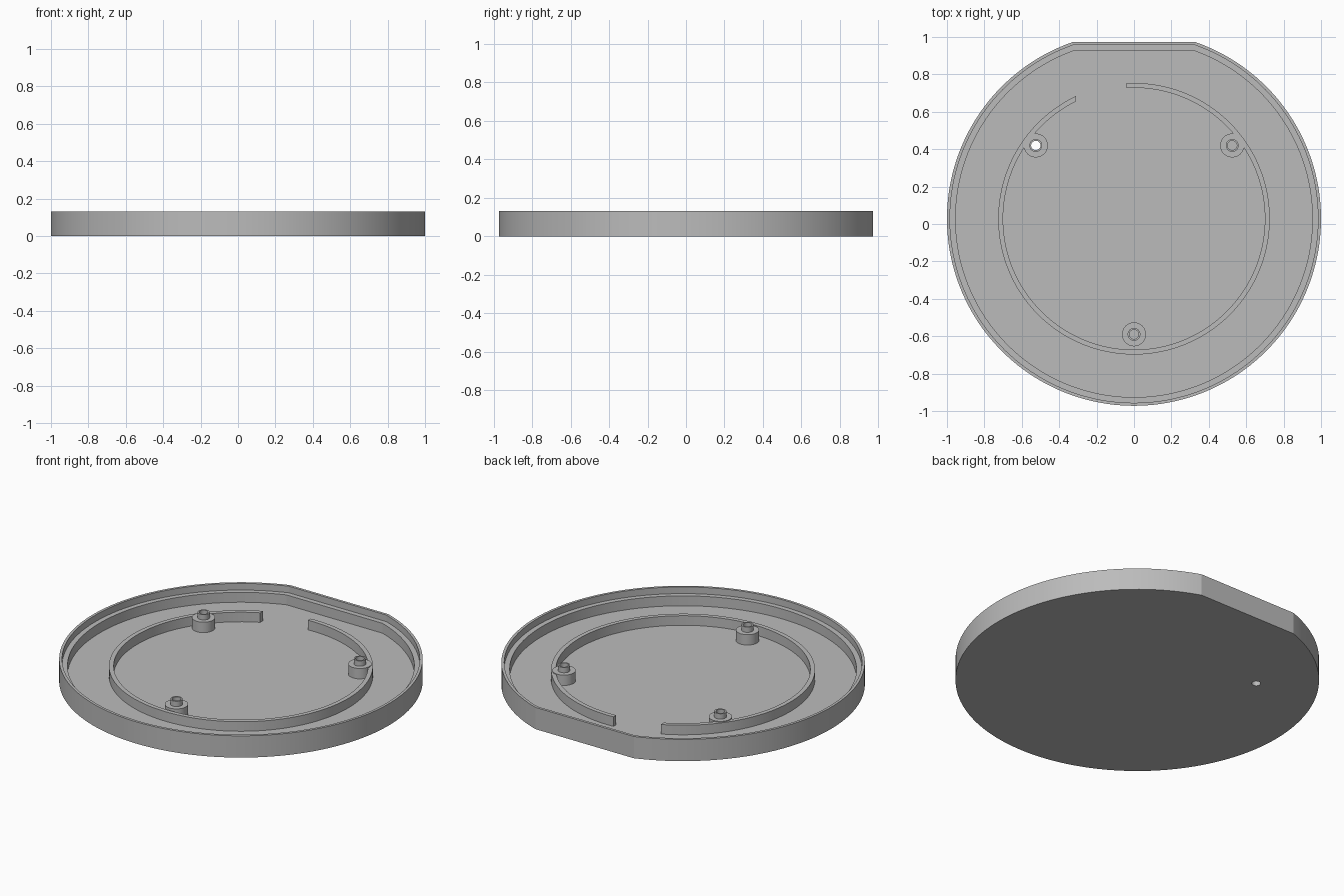
import bpy
import bmesh
from math import sin, cos, asin, pi, radians

if "Cube" in bpy.data.objects:
    bpy.data.objects.remove(bpy.data.objects["Cube"])

CY = 0.028          # centre of the round outline
FLOOR = 0.032       # top of the floor plate
HOLE = 0.025        # screw hole radius

grey = bpy.data.materials.new("plain grey")
grey.use_nodes = True
grey.diffuse_color = (0.5, 0.5, 0.5, 1)
bsdf = next(n for n in grey.node_tree.nodes if n.type == 'BSDF_PRINCIPLED')
bsdf.inputs["Base Color"].default_value = (0.5, 0.5, 0.5, 1)


def loft(name, loops, cap=False, closed=False):
    """Skin a series of equal-length point loops."""
    bm = bmesh.new()
    rings = [[bm.verts.new(p) for p in loop] for loop in loops]
    pairs = list(zip(rings, rings[1:]))
    if closed:
        pairs.append((rings[-1], rings[0]))
    for a, b in pairs:
        for i in range(len(a)):
            j = (i + 1) % len(a)
            bm.faces.new((a[i], a[j], b[j], b[i]))
    if cap:
        bm.faces.new(rings[0])
        bm.faces.new(rings[-1])
    bmesh.ops.recalc_face_normals(bm, faces=bm.faces)
    mesh = bpy.data.meshes.new(name)
    bm.to_mesh(mesh)
    bm.free()
    mesh.materials.append(grey)
    obj = bpy.data.objects.new(name, mesh)
    bpy.context.collection.objects.link(obj)
    return obj


def smooth(obj):
    bpy.ops.object.select_all(action='DESELECT')
    obj.select_set(True)
    bpy.context.view_layer.objects.active = obj
    bpy.ops.object.shade_smooth_by_angle(angle=radians(20))


def circle(x, y, r, z, n=48):
    return [(x + r * cos(2 * pi * i / n), y + r * sin(2 * pi * i / n), z) for i in range(n)]


def flat_circle(inset, z, n=160):
    """Circle with a straight cut across the back, inset evenly."""
    r = 1 - inset
    start = pi - asin((0.972 - inset - CY) / r)
    sweep = 2 * pi - (2 * start - pi)
    sweep = 2 * asin((0.972 - inset - CY) / r) + pi
    return [(r * cos(start + sweep * i / n), CY + r * sin(start + sweep * i / n), z)
            for i in range(n + 1)]


# Tray: floor plate, outer wall and stepped rim
rim = [(0, 0), (0, 0.132), (0.016, 0.132), (0.016, 0.092), (0.046, 0.092), (0.046, FLOOR)]
tray = loft("tray", [flat_circle(inset, z) for inset, z in rim], cap=True)

# Screw hole through the floor under the right-hand post
cutter = loft("hole_cutter", [circle(-0.525, 0.42, HOLE, z) for z in (-0.1, 0.2)], cap=True)
cutter.hide_render = True
cut = tray.modifiers.new("screw hole", 'BOOLEAN')
cut.operation = 'DIFFERENCE'
cut.solver = 'EXACT'
cut.object = cutter
bpy.ops.object.select_all(action='DESELECT')
tray.select_set(True)
bpy.context.view_layer.objects.active = tray
bpy.ops.object.modifier_apply(modifier=cut.name)
bpy.data.objects.remove(cutter)
smooth(tray)

# Inner ring wall, open at the back with straight cut ends
GAP_LEFT, GAP_RIGHT = -0.04, -0.31


def ring_point(r, t, z):
    start = pi / 2 + asin(-GAP_RIGHT / r)
    end = 2 * pi + pi / 2 + asin(-GAP_LEFT / r)
    a = start + (end - start) * t
    return (r * cos(a), CY + r * sin(a), z)


section = [(0.7, FLOOR), (0.726, FLOOR), (0.726, 0.09), (0.7, 0.09)]
ring = loft("inner_ring", [[ring_point(r, i / 128, z) for r, z in section]
                           for i in range(129)], cap=True)
smooth(ring)

# Stepped hollow posts
post = [(HOLE, FLOOR), (0.064, FLOOR), (0.064, 0.095), (0.034, 0.095), (0.034, 0.127), (HOLE, 0.127)]
for name, x, y in (("front_post", 0, -0.59), ("left_post", 0.525, 0.42), ("right_post", -0.525, 0.42)):
    smooth(loft(name, [circle(x, y, r, z) for r, z in post], closed=True))
